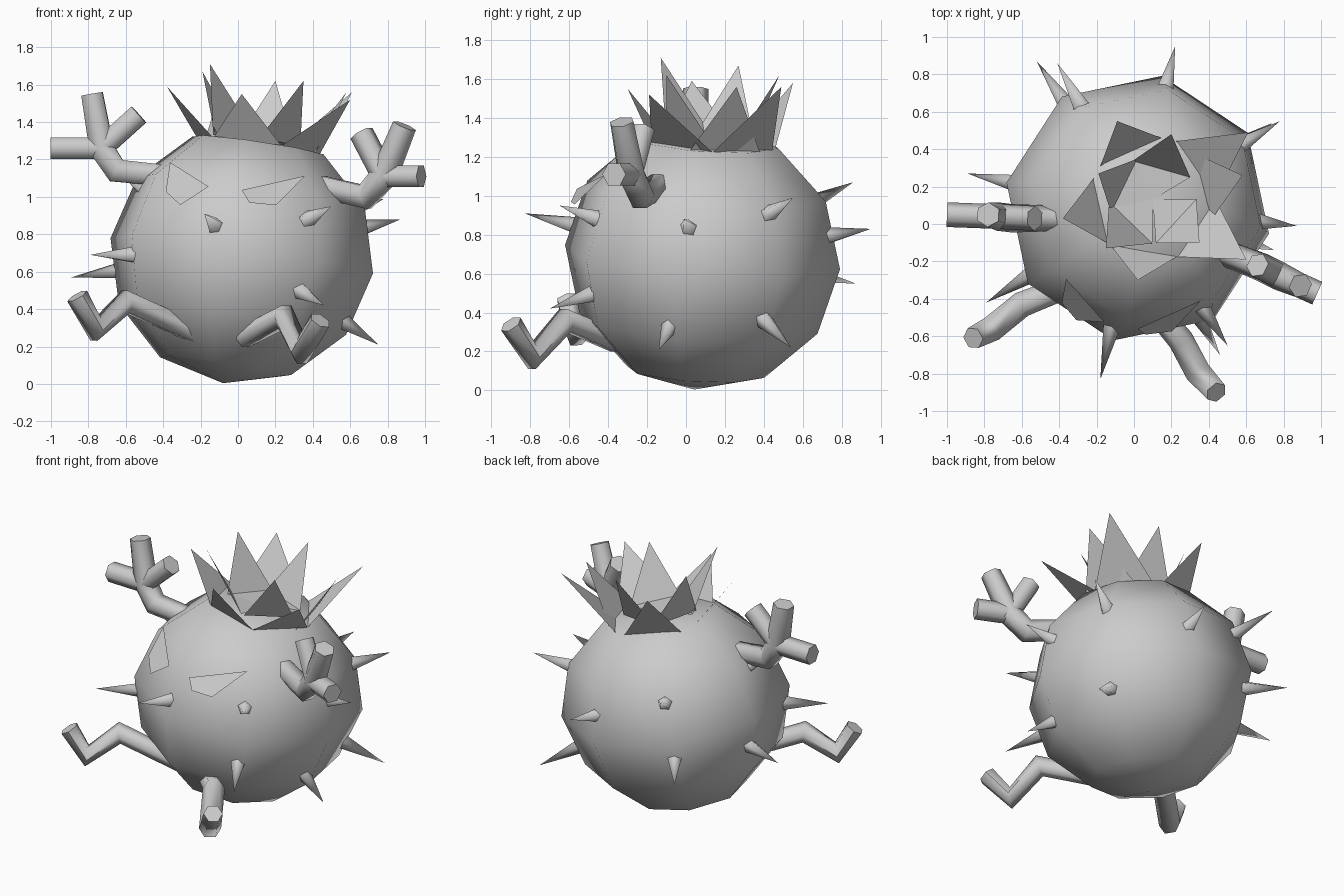
import bpy, math
from mathutils import Vector, Euler

cube = bpy.data.objects.get("Cube")
if cube:
    bpy.data.objects.remove(cube, do_unlink=True)

grey = bpy.data.materials.new("plain_grey")
grey.use_nodes = True
colour = (0.6, 0.6, 0.6, 1)
grey.diffuse_color = colour
grey.node_tree.nodes["Principled BSDF"].inputs["Base Color"].default_value = colour

CENTRE = Vector((0.02, 0.085, 0.685))
RADIUS = 0.7


def finish(obj, name, angle=None):
    """Name the part, colour it and smooth it."""
    obj.name = name
    obj.data.materials.clear()
    obj.data.materials.append(grey)
    if angle:
        bpy.ops.object.select_all(action='DESELECT')
        obj.select_set(True)
        bpy.context.view_layer.objects.active = obj
        bpy.ops.object.shade_smooth_by_angle(angle=math.radians(angle))
    return obj


def plate(name, points, faces):
    """Thin flat faces."""
    mesh = bpy.data.meshes.new(name)
    mesh.from_pydata([tuple(p) for p in points], [], faces)
    obj = bpy.data.objects.new(name, mesh)
    bpy.context.collection.objects.link(obj)
    return finish(obj, name)


def tube(name, paths, thickness):
    """Round limb made of one or more straight-sided paths."""
    curve = bpy.data.curves.new(name, 'CURVE')
    curve.dimensions = '3D'
    curve.bevel_depth = thickness
    curve.bevel_resolution = 1
    curve.use_fill_caps = True
    for path in paths:
        spline = curve.splines.new('POLY')
        spline.points.add(len(path) - 1)
        for i, (point, co) in enumerate(zip(spline.points, path)):
            point.co = (*co, 1)
            point.radius = 1.15 if 0 < i < len(path) - 1 else 1
    obj = bpy.data.objects.new(name, curve)
    bpy.context.collection.objects.link(obj)
    bpy.ops.object.select_all(action='DESELECT')
    obj.select_set(True)
    bpy.context.view_layer.objects.active = obj
    bpy.ops.object.convert(target='MESH')
    finish(bpy.context.object, name, 65)


# Tilted low-poly round body with a flattened top
bpy.ops.mesh.primitive_uv_sphere_add(
    segments=8, ring_count=6, radius=RADIUS, location=CENTRE,
    rotation=Euler((math.radians(-5), math.radians(7.5), math.radians(-11))))
body = finish(bpy.context.object, "body")
for v in body.data.vertices:
    v.co.x *= 1.03
    v.co.y *= 1.03
    v.co.z = min(v.co.z, RADIUS * 0.88) * 0.985
bpy.ops.object.shade_smooth()

# Thorns pointing out from the body, given by their tips
thorn_tips = [
    (-0.18, -0.83, 0.91), (0.50, -0.65, 0.95), (0.46, -0.70, 0.42),
    (-0.79, -0.42, 0.69), (-0.89, 0.27, 0.57), (-0.65, 0.03, 1.15),
    (-0.41, 0.86, 1.07), (-0.52, 0.87, 0.55), (0.22, 0.95, 0.83),
    (0.87, -0.01, 0.88), (0.75, -0.14, 0.21), (0.74, 0.54, 0.22),
    (0.78, 0.55, 0.99)]
for i, tip in enumerate(thorn_tips):
    out = Vector(tip) - CENTRE
    length = out.length - 0.6
    middle = CENTRE + out.normalized() * (0.6 + length / 2)
    bpy.ops.mesh.primitive_cone_add(
        vertices=5, radius1=0.06, radius2=0, depth=length, location=middle,
        rotation=out.to_track_quat('Z', 'Y').to_euler())
    finish(bpy.context.object, f"thorn_{i + 1}", 80)

# Crown of leaves lying on the body's top, each folded up to a tip
crown = Vector((0.1, 0.13, 1.29))


def leaf(name, tip, reach, spread, height):
    tip = Vector(tip)
    out = tip - crown
    out.z = 0
    out.normalize()
    across = Vector((-out.y, out.x, 0))
    sides = []
    for s in (1, -1):
        side = crown + out * reach + across * spread * s
        side.z = height - 0.13 * (side.x - crown.x) - 0.08 * (side.y - crown.y)
        sides.append(side)
    plate(name, [crown, sides[1], tip, sides[0]], [(0, 1, 3), (1, 2, 3)])


outer_tips = [(-0.38, 0.03, 1.59), (0.02, -0.30, 1.55), (0.60, -0.19, 1.52),
              (0.58, 0.26, 1.56), (0.61, 0.49, 1.56), (-0.09, 0.55, 1.58)]
inner_tips = [(-0.15, -0.13, 1.71), (0.35, -0.10, 1.62),
              (-0.19, 0.27, 1.67), (0.20, 0.48, 1.62)]
for i, tip in enumerate(outer_tips):
    leaf(f"outer_leaf_{i + 1}", tip, 0.27, 0.19, 1.26)
for i, tip in enumerate(inner_tips):
    leaf(f"inner_leaf_{i + 1}", tip, 0.17, 0.16, 1.30)

# Slanted angry eyes laid over the front of the body
eyes = {
    "right_eye": [(-0.39, -0.32, 1.22), (-0.40, -0.44, 1.04),
                  (-0.30, -0.50, 0.95), (-0.15, -0.50, 1.04)],
    "left_eye": [(0.02, -0.53, 1.02), (0.06, -0.57, 0.96),
                 (0.20, -0.56, 0.95), (0.38, -0.44, 1.14)]}
for name, points in eyes.items():
    lifted = [CENTRE + (Vector(p) - CENTRE).normalized() * 0.735 for p in points]
    plate(name, lifted, [(0, 1, 2, 3)])

# Arms with three fingers each
hand = (-0.73, 0.04, 1.26)
tube("right_arm", [
    [(-0.35, 0.03, 1.11), (-0.65, 0.03, 1.14), hand, (-0.78, 0.05, 1.55)],
    [hand, (-1.0, 0.05, 1.26)],
    [hand, (-0.53, 0.03, 1.44)]], 0.066)

hand = (0.78, -0.28, 1.11)
tube("left_arm", [
    [(0.42, -0.13, 1.06), (0.68, -0.23, 1.0), hand, (0.89, -0.33, 1.38)],
    [hand, (0.98, -0.37, 1.11)],
    [hand, (0.66, -0.22, 1.34)]], 0.066)

# Bent legs with raised toes
tube("right_leg", [[(-0.22, -0.28, 0.27), (-0.60, -0.43, 0.44),
                    (-0.76, -0.56, 0.29), (-0.86, -0.61, 0.47)]], 0.06)
tube("left_leg", [[(0.03, -0.36, 0.25), (0.25, -0.62, 0.36),
                   (0.34, -0.79, 0.17), (0.44, -0.90, 0.34)]], 0.06)
